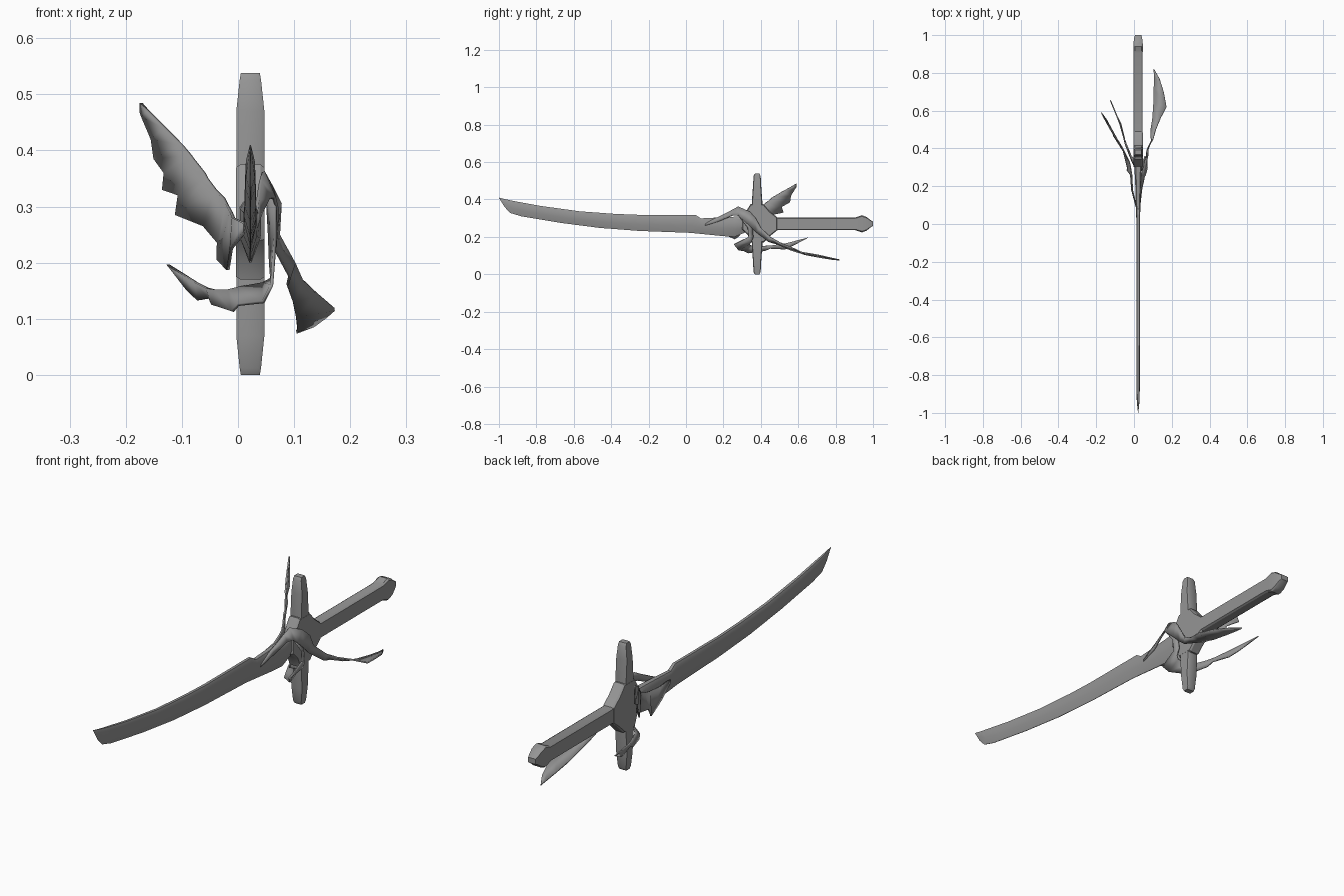
import bpy, bmesh

CX = 0.022  # centre plane of the sword
steel = bpy.data.materials.new("dark_steel")
steel.diffuse_color = (0.3, 0.3, 0.3, 1)


def finish(name, bm, angle=0.5):
    bmesh.ops.recalc_face_normals(bm, faces=bm.faces)
    me = bpy.data.meshes.new(name)
    bm.to_mesh(me)
    bm.free()
    me.materials.append(steel)
    ob = bpy.data.objects.new(name, me)
    bpy.context.collection.objects.link(ob)
    bpy.ops.object.select_all(action='DESELECT')
    ob.select_set(True)
    bpy.context.view_layer.objects.active = ob
    bpy.ops.object.shade_smooth_by_angle(angle=angle)
    return ob


def loft(name, rings, angle=0.5):
    """Skin closed rings of points and cap both ends."""
    bm = bmesh.new()
    vs = [[bm.verts.new(p) for p in r] for r in rings]
    n = len(vs[0])
    for a, b in zip(vs, vs[1:]):
        for i in range(n):
            bm.faces.new((a[i], a[(i + 1) % n], b[(i + 1) % n], b[i]))
    bm.faces.new(vs[0])
    bm.faces.new(vs[-1])
    return finish(name, bm, angle)


def octagon(w, t):
    """Chamfered section: half width w, half thickness t."""
    u, s = w * 0.86, t * 0.7
    return [(-w, -s), (-u, -t), (u, -t), (w, -s), (w, s), (u, t), (-u, t), (-w, s)]


def sheet(name, pairs, thick=0.006):
    """Thin ribbon stretched between two edges."""
    bm = bmesh.new()
    rows = [[bm.verts.new(p) for p in pr] for pr in pairs]
    for a, b in zip(rows, rows[1:]):
        bm.faces.new((a[0], a[1], b[1], b[0]))
    ob = finish(name, bm, 0.7)
    mod = ob.modifiers.new("thickness", 'SOLIDIFY')
    mod.thickness = thick
    mod.offset = 0
    return ob


# Blade: (spine y, spine z, edge y, edge z, half thickness)
stations = [
    (-1.0, .410, -.998, .405, .001), (-.95, .398, -.97, .36, .005),
    (-.90, .388, -.94, .328, .008), (-.78, .366, -.88, .310, .009),
    (-.57, .337, -.67, .275, .010), (-.38, .323, -.46, .248, .010),
    (-.25, .318, -.25, .232, .010), (.05, .318, .02, .222, .010),
    (.08, .299, .10, .214, .012), (.20, .305, .20, .204, .015),
    (.26, .308, .26, .200, .018), (.32, .310, .32, .225, .020)]
rings = []
for ya, za, yb, zb, t in stations:
    def at(k, x):
        return (CX + x, ya + (yb - ya) * k, za + (zb - za) * k)
    rings.append([at(0, -t * .6), at(0, t * .6), at(.12, t), at(.6, t), at(1, t * .1),
                  at(1, -t * .1), at(.6, -t), at(.12, -t)])
loft("blade", rings)

# Crossguard bar: (z, half width, half thickness)
bar = [(0, .012, .017), (.012, .019, .019), (.07, .022, .025), (.15, .028, .025),
       (.39, .028, .025), (.47, .022, .025), (.526, .019, .019), (.538, .012, .017)]
loft("crossguard", [[(CX + t, .38 + w, z) for w, t in octagon(w, t)] for z, w, t in bar])

# Handle with pommel: (y, half width, half thickness)
grip = [(.44, .034, .024), (.905, .034, .024), (.92, .039, .025), (.94, .046, .025),
        (.965, .037, .024), (.985, .021, .021), (1.0, .011, .017)]
loft("handle", [[(CX + t, y, .27 + w) for w, t in octagon(w, t)] for y, w, t in grip])

# Hub plate joining guard, handle and blade
hub = [(.49, .303), (.45, .335), (.415, .375), (.345, .375), (.32, .335), (.30, .30),
       (.30, .24), (.33, .21), (.345, .17), (.415, .17), (.45, .205), (.49, .237)]
loft("hub", [[(CX + x, .385 + (y - .385) * k, .27 + (z - .27) * k) for y, z in hub]
             for x, k in ((-.0255, .95), (-.018, 1), (.018, 1), (.0255, .95))])

# Left upper wing with stepped trailing edge
sheet("upper_wing", [
    ((.012, .09, .27), (.012, .09, .255)), ((-.008, .18, .28), (-.012, .18, .225)),
    ((-.012, .26, .29), (-.018, .26, .187)), ((-.02, .31, .305), (-.036, .285, .205)),
    ((-.025, .33, .315), (-.035, .30, .235)), ((-.04, .36, .33), (-.06, .40, .265)),
    ((-.055, .385, .35), (-.11, .47, .285)), ((-.06, .40, .36), (-.105, .47, .32)),
    ((-.08, .43, .385), (-.133, .52, .33)), ((-.085, .44, .392), (-.13, .51, .36)),
    ((-.10, .46, .41), (-.148, .555, .385)), ((-.13, .51, .44), (-.153, .56, .42)),
    ((-.16, .565, .47), (-.17, .585, .46)), ((-.173, .59, .485), (-.173, .59, .468))])

# Right ribbon: rises off the blade, folds over and trails back as a feather
sheet("right_ribbon", [
    ((.03, .09, .268), (.03, .09, .255)), ((.035, .18, .31), (.04, .18, .285)),
    ((.04, .25, .345), (.055, .25, .315)), ((.045, .28, .362), (.065, .275, .315)),
    ((.06, .34, .335), (.07, .30, .295)), ((.075, .37, .305), (.068, .34, .26)),
    ((.072, .40, .25), (.066, .375, .225)), ((.10, .45, .20), (.092, .44, .175)),
    ((.115, .50, .170), (.088, .49, .160)), ((.14, .56, .145), (.098, .56, .130)),
    ((.172, .62, .117), (.103, .64, .105)), ((.157, .70, .104), (.105, .72, .090)),
    ((.135, .77, .088), (.106, .79, .079)), ((.106, .82, .077), (.104, .82, .077))])

# Lower ribbon: drops from the shoulder, wraps under and sweeps back on the left
sheet("lower_ribbon", [
    ((.065, .28, .315), (.052, .31, .32)), ((.067, .33, .25), (.056, .355, .25)),
    ((.063, .335, .20), (.058, .36, .20)), ((.06, .256, .160), (.06, .35, .172)),
    ((.045, .28, .130), (.045, .34, .163)), ((0, .31, .125), (0, .345, .155)),
    ((-.01, .33, .113), (-.015, .36, .152)), ((-.045, .42, .125), (-.04, .42, .152)),
    ((-.05, .45, .137), (-.055, .46, .155)), ((-.07, .53, .133), (-.075, .53, .165)),
    ((-.09, .57, .152), (-.09, .57, .175)), ((-.125, .655, .197), (-.123, .65, .194))])
